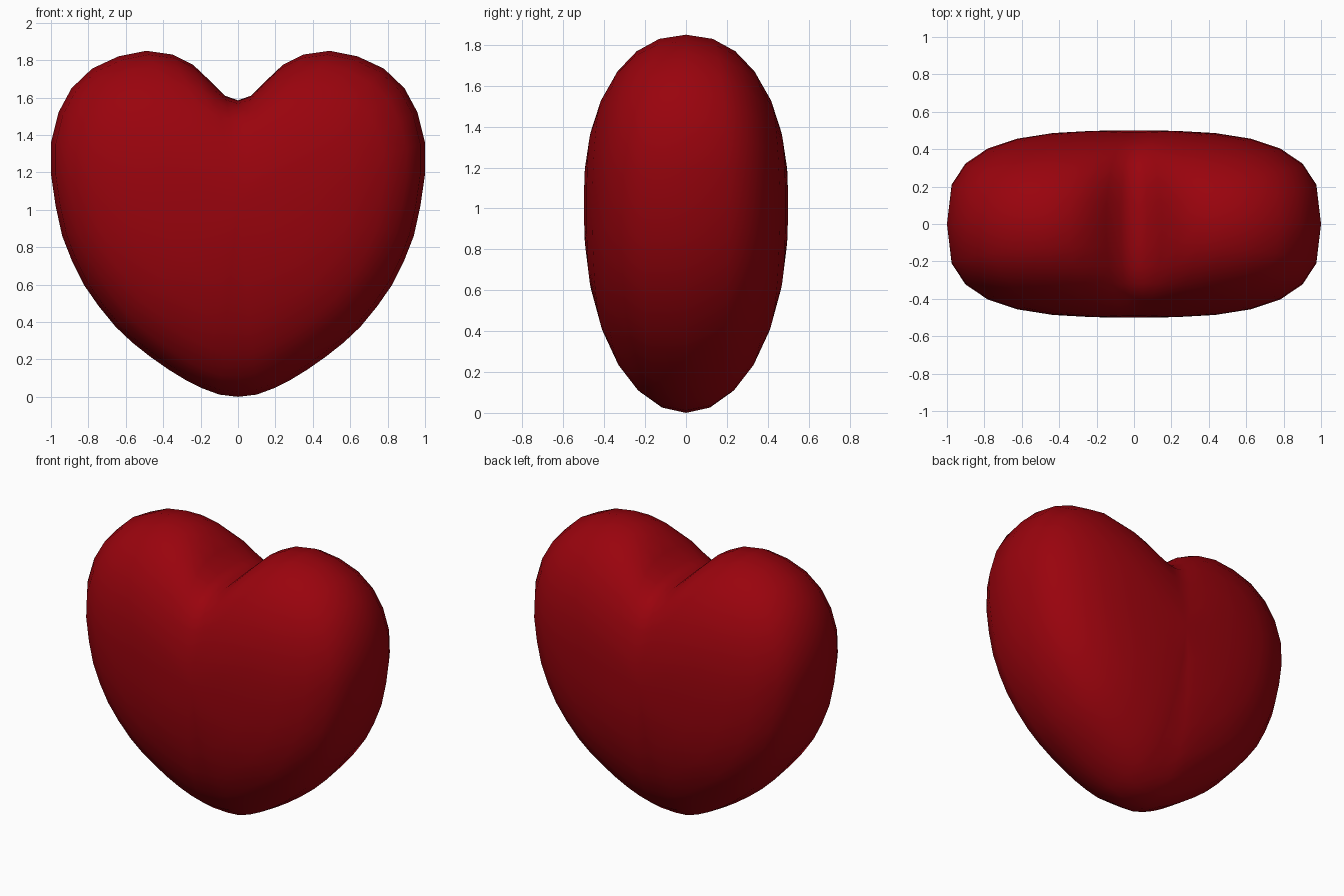
import bpy, bmesh, math

if "Cube" in bpy.data.objects:
    bpy.data.objects.remove(bpy.data.objects["Cube"])

# Right half of the heart outline (x, z), notch to bottom tip
half = [(0, 1.585), (.07, 1.61), (.15, 1.69), (.24, 1.775), (.35, 1.83), (.49, 1.85),
        (.64, 1.82), (.78, 1.755), (.89, 1.65), (.96, 1.52), (1, 1.36), (1, 1.19),
        (.975, 1.02), (.94, .86), (.885, .72), (.825, .6), (.745, .485), (.655, .375),
        (.565, .29), (.47, .215), (.37, .145), (.28, .09), (.19, .045), (.1, .012), (0, 0)]
outline = half + [(-x, z) for x, z in half[-2:0:-1]]
TOP, CZ, DEPTH, STEPS = 1.85, 1.03, 0.5, 7

bm = bmesh.new()


def ring(k):
    """One outline loop, shrunk towards the centre and pushed out in y."""
    a = k / STEPS * math.pi / 2
    s = math.cos(a)
    fade = 0.8 * min(1, 2 * (1 - s))        # the notch fades out inwards
    verts = []
    for x, z in outline:
        c = abs(x) / math.hypot(x, z - CZ)
        n = 2.05 + (c ** 3 if z > CZ else c)   # fuller sides and lower flanks
        if z > CZ and abs(x) < 0.49:
            z += (TOP - z) * fade
        y = DEPTH * max(0, 1 - s ** n) ** (1 / n)
        verts.append(bm.verts.new((x * s, math.copysign(y, k), CZ + (z - CZ) * s)))
    return verts


# Puffed body: rings from the front centre to the back centre
rings = [ring(k) for k in range(1 - STEPS, STEPS)]
count = len(outline)
for r0, r1 in zip(rings, rings[1:]):
    for i in range(count):
        j = (i + 1) % count
        bm.faces.new((r0[i], r0[j], r1[j], r1[i]))
for r, y in ((rings[0], -DEPTH), (rings[-1], DEPTH)):
    pole = bm.verts.new((0, y, CZ))
    for i in range(count):
        bm.faces.new((r[i], r[(i + 1) % count], pole))
bmesh.ops.recalc_face_normals(bm, faces=bm.faces)
for f in bm.faces:
    f.smooth = True

mesh = bpy.data.meshes.new("heart")
bm.to_mesh(mesh)
bm.free()
heart = bpy.data.objects.new("heart", mesh)
bpy.context.collection.objects.link(heart)

# Red colour
red = bpy.data.materials.new("red")
red.diffuse_color = (0.32, 0.001, 0.004, 1)
red.use_nodes = True
red.node_tree.nodes["Principled BSDF"].inputs["Base Color"].default_value = red.diffuse_color
mesh.materials.append(red)
